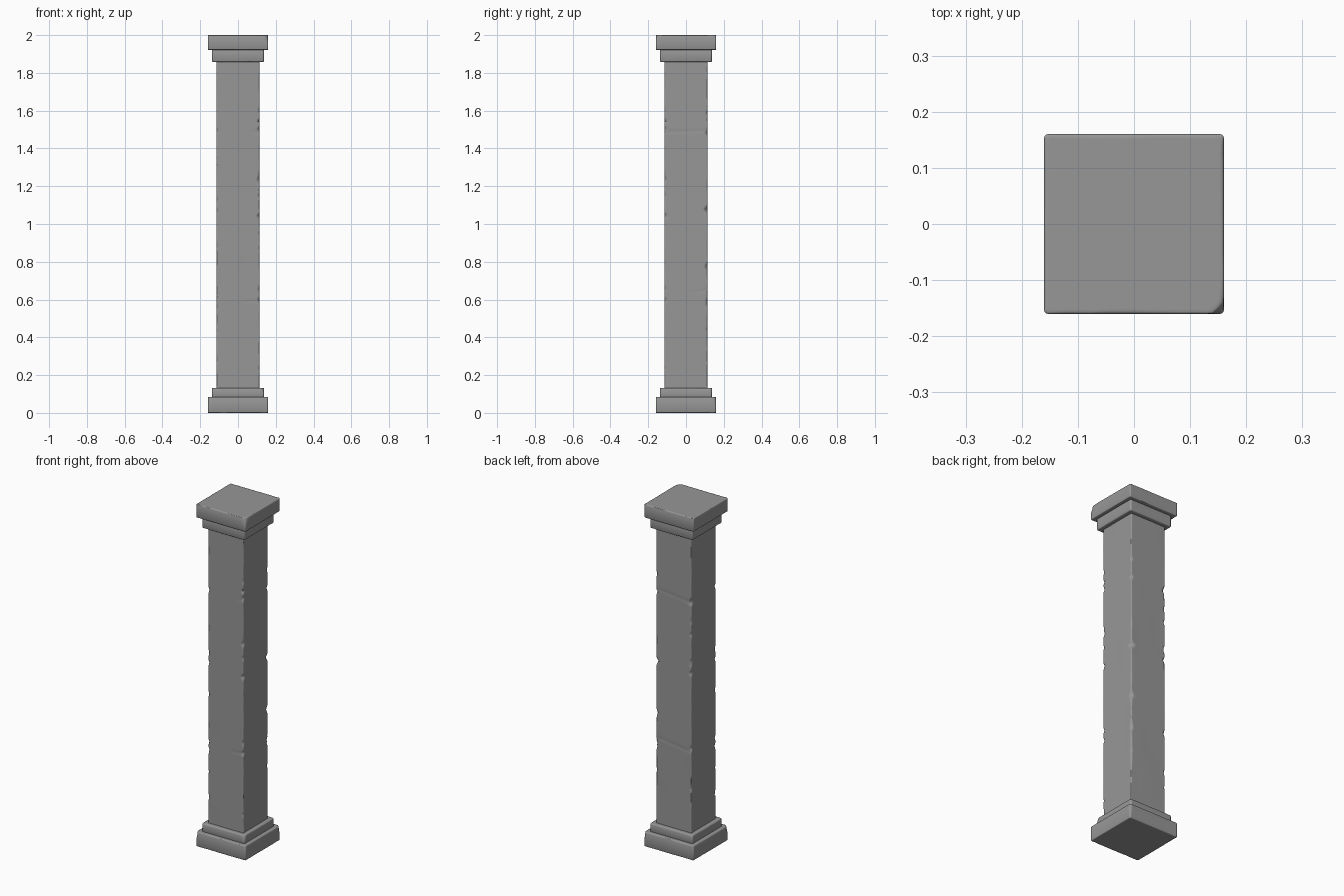
import bpy, bmesh, math, random
from mathutils import Vector, noise

if "Cube" in bpy.data.objects:
    bpy.data.objects.remove(bpy.data.objects["Cube"])

random.seed(7)
HALF_SIDE = [0.0, 0.25, 0.5, 0.7, 0.82, 0.89, 0.93, 0.96, 0.98]
SIDE = [-t for t in reversed(HALF_SIDE[1:])] + HALF_SIDE

# Dark grey stone
stone = bpy.data.materials.new("dark_stone")
stone.diffuse_color = (0.31, 0.31, 0.31, 1)
stone.use_nodes = True
stone.node_tree.nodes["Principled BSDF"].inputs["Base Color"].default_value = stone.diffuse_color


def square_ring():
    # unit square, counter-clockwise, denser near the corners
    pts = []
    for k in range(4):
        c, s = round(math.cos(k * math.pi / 2)), round(math.sin(k * math.pi / 2))
        for t in [-1.0] + SIDE:
            pts.append((c - t * s, s + t * c, k))
    return pts


RING = square_ring()


def loft(name, levels, shape):
    # stack of square rings; shape(u, v, side, level) returns a position
    bm = bmesh.new()
    rings = [[bm.verts.new(shape(u, v, k, lv)) for u, v, k in RING] for lv in levels]
    n = len(RING)
    for a, b in zip(rings, rings[1:]):
        for i in range(n):
            j = (i + 1) % n
            bm.faces.new((a[i], a[j], b[j], b[i]))
    # flat caps with a thin rim so the smooth shading stays at the edge
    for ring, z in ((rings[0], rings[0][0].co.z), (rings[-1], rings[-1][0].co.z)):
        inner = [bm.verts.new((v.co.x * 0.97, v.co.y * 0.97, z)) for v in ring]
        for i in range(n):
            j = (i + 1) % n
            bm.faces.new((ring[i], ring[j], inner[j], inner[i]))
        bm.faces.new(inner)
    bmesh.ops.recalc_face_normals(bm, faces=bm.faces)
    for f in bm.faces:
        if len(f.verts) > 4:
            for e in f.edges:
                e.smooth = True
            f.smooth = False
    mesh = bpy.data.meshes.new(name)
    bm.to_mesh(mesh)
    bm.free()
    mesh.materials.append(stone)
    ob = bpy.data.objects.new(name, mesh)
    bpy.context.collection.objects.link(ob)
    bpy.ops.object.select_all(action='DESELECT')
    bpy.context.view_layer.objects.active = ob
    ob.select_set(True)
    bpy.ops.object.shade_smooth_by_angle(angle=math.radians(50))
    for p in mesh.polygons:
        if len(p.vertices) > 4:
            p.use_smooth = False


def clip_corner(x, y, half, cut):
    # push points beyond the corner chamfer back onto it
    over = abs(x) + abs(y) - (2 * half - cut)
    if over > 0:
        x -= math.copysign(over / 2, x)
        y -= math.copysign(over / 2, y)
    return x, y


def worn_block(name, half, z0, z1, wear, chips=None):
    # slab with unevenly worn, rounded edges and chipped corners
    chips = chips or {}
    mid = (z0 + z1) / 2
    levels = [(z0, 1, 0), (z0, .3, .3), (z0, 0, 1), (mid, 0, 0),
              (z1, 0, -1), (z1, .3, -.3), (z1, 1, 0)]

    def shape(u, v, k, lv):
        z, inset, drop = lv
        w = wear * (0.6 + 0.8 * abs(noise.noise(Vector((u * 3, v * 3, z0 * 9 + (z > mid))))))
        h = half - inset * w
        cut = wear * 0.8 + (chips.get((u > 0, v > 0), 0) if z > mid else 0)
        x, y = clip_corner(u * h, v * h, h, cut)
        return Vector((x, y, z + drop * w))
    loft(name, levels, shape)


# Chips along the four shaft corners: (height, depth, spread)
notches = {}
for corner in [(a, b) for a in (False, True) for b in (False, True)]:
    marks = [(z + random.uniform(-.02, .02), random.uniform(.008, .015), .018) for z in (0.61, 1.06, 1.49)]
    marks += [(random.uniform(.2, 1.8), random.uniform(.004, .012), random.uniform(.008, .025))
              for _ in range(7)]
    notches[corner] = marks

# Cracks across the shaft faces: (side, height, start, end, slope)
cracks = [(0, 1.49, -1, 1, .003), (1, 1.49, -1, 1, -.012), (1, 0.62, -1, 1, -.015),
          (3, 0.59, .45, 1, .002), (3, 1.48, .75, 1, .01), (0, 0.63, .4, 1, .02), (2, 1.05, -1, -.5, .006)]


def shaft_shape(u, v, k, z):
    half = 0.114
    corner = (u > 0, v > 0)
    seed = corner[0] * 5 + corner[1] * 11
    cut = 0.003 + 0.005 * abs(noise.noise(Vector((seed, 2.5, z * 9))))
    for zc, depth, spread in notches[corner]:
        cut += depth * max(0, 1 - abs(z - zc) / spread)
    x, y = u * half, v * half
    along = (v, -u, -v, u)[k]
    dent = 0.0012 * max(0, noise.noise(Vector((u * 1.5, v * 1.5, z * 4))))
    for side, zc, a, b, slope in cracks:
        if side == k and a <= along <= b:
            dent += 0.0016 * max(0, 1 - abs(z - zc - slope * along) / 0.01)
    ang = k * math.pi / 2
    x -= math.cos(ang) * dent
    y -= math.sin(ang) * dent
    x, y = clip_corner(x, y, half, cut)
    return Vector((x, y, z))


# Shaft
loft("shaft", [0.12 + 1.75 * i / 220 for i in range(221)], shaft_shape)

# Base: plinth and step
worn_block("base_plinth", 0.16, 0.0, 0.085, 0.006, {(True, True): .008, (False, False): .01})
worn_block("base_step", 0.138, 0.078, 0.132, 0.007, {(True, False): .008})

# Capital: step and top slab
worn_block("capital_step", 0.138, 1.858, 1.93, 0.007)
worn_block("capital_slab", 0.16, 1.922, 2.0, 0.005, {(True, False): .015})
